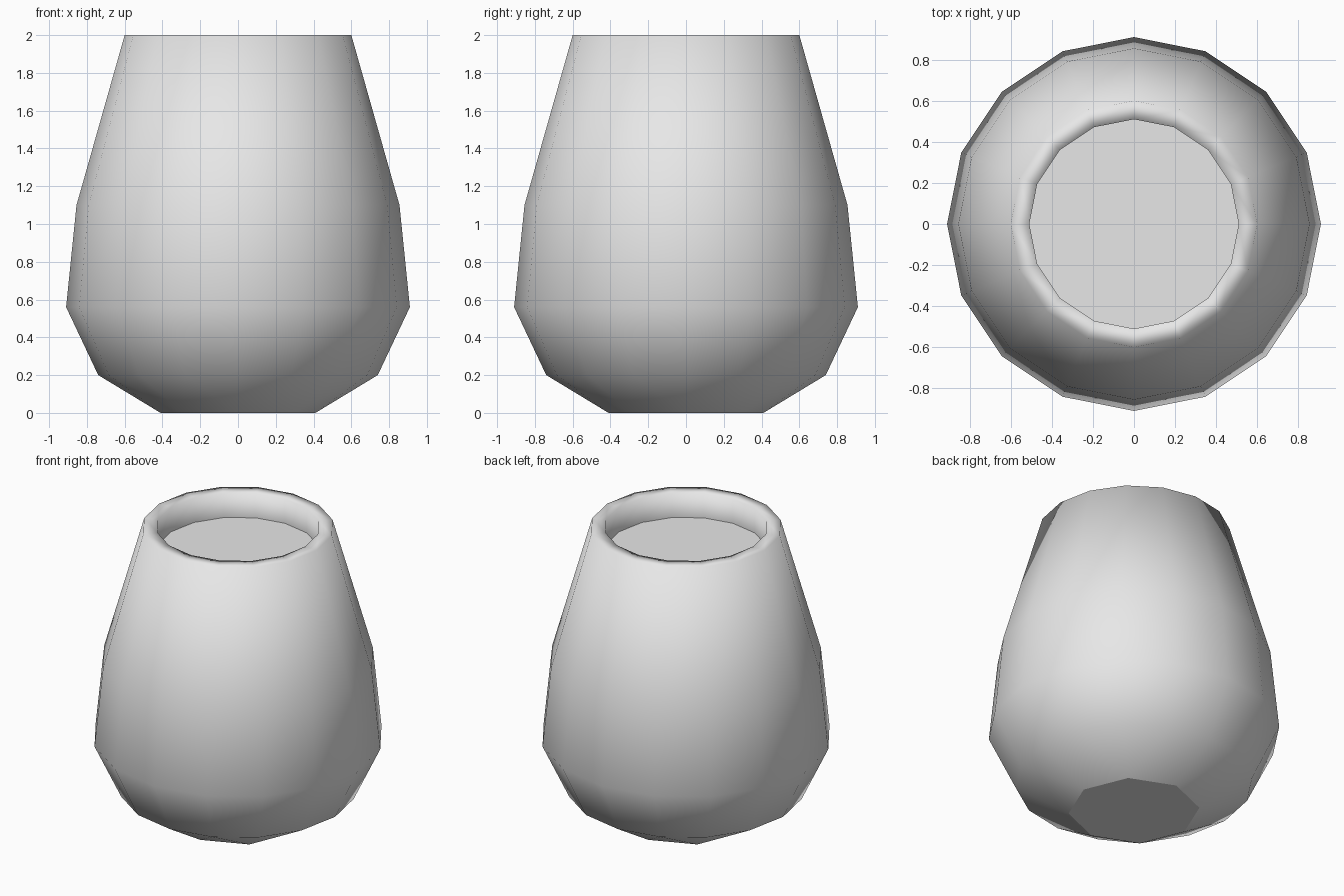
import bpy, bmesh
from math import cos, sin, tau

SIDES = 16
# Radius and height of each ring, from just above the foot to the inside of the rim
PROFILE = [(0.74, 0.2), (0.91, 0.56), (0.855, 1.1), (0.6, 2.0), (0.51, 2.0), (0.51, 1.83)]
FOOT_RADIUS = 0.41

cube = bpy.data.objects.get("Cube")
if cube:
    bpy.data.objects.remove(cube, do_unlink=True)

grey = bpy.data.materials.new("plain grey")
grey.use_nodes = True
grey.diffuse_color = (0.8, 0.8, 0.8, 1)
grey.node_tree.nodes["Principled BSDF"].inputs["Base Color"].default_value = (0.8, 0.8, 0.8, 1)


def ring(bm, radius, z, sides):
    return [bm.verts.new((radius * cos(tau * i / sides), radius * sin(tau * i / sides), z))
            for i in range(sides)]


def finish(bm, name):
    mesh = bpy.data.meshes.new(name)
    bm.to_mesh(mesh)
    bm.free()
    mesh.materials.append(grey)
    obj = bpy.data.objects.new(name, mesh)
    bpy.context.collection.objects.link(obj)
    return obj


# Vessel wall, rim and inner lip
bm = bmesh.new()
rings = [ring(bm, r, z, SIDES) for r, z in PROFILE]
for low, high in zip(rings, rings[1:]):
    for i in range(SIDES):
        j = (i + 1) % SIDES
        bm.faces.new((low[i], low[j], high[j], high[i]))

# Underside narrowing to an eight-sided foot
foot = ring(bm, FOOT_RADIUS, 0, SIDES // 2)
first = rings[0]
for k in range(SIDES // 2):
    a, b = foot[k], foot[(k + 1) % len(foot)]
    left, mid, right = first[2 * k], first[2 * k + 1], first[(2 * k + 2) % SIDES]
    for tri in ((a, mid, left), (a, b, mid), (b, right, mid)):
        bm.faces.new(tri)
for face in bm.faces:
    face.smooth = True
bm.faces.new(foot[::-1])
finish(bm, "vessel")

# Flat surface set below the rim
bm = bmesh.new()
bm.faces.new(ring(bm, *PROFILE[-1], SIDES))
finish(bm, "inner_surface")
